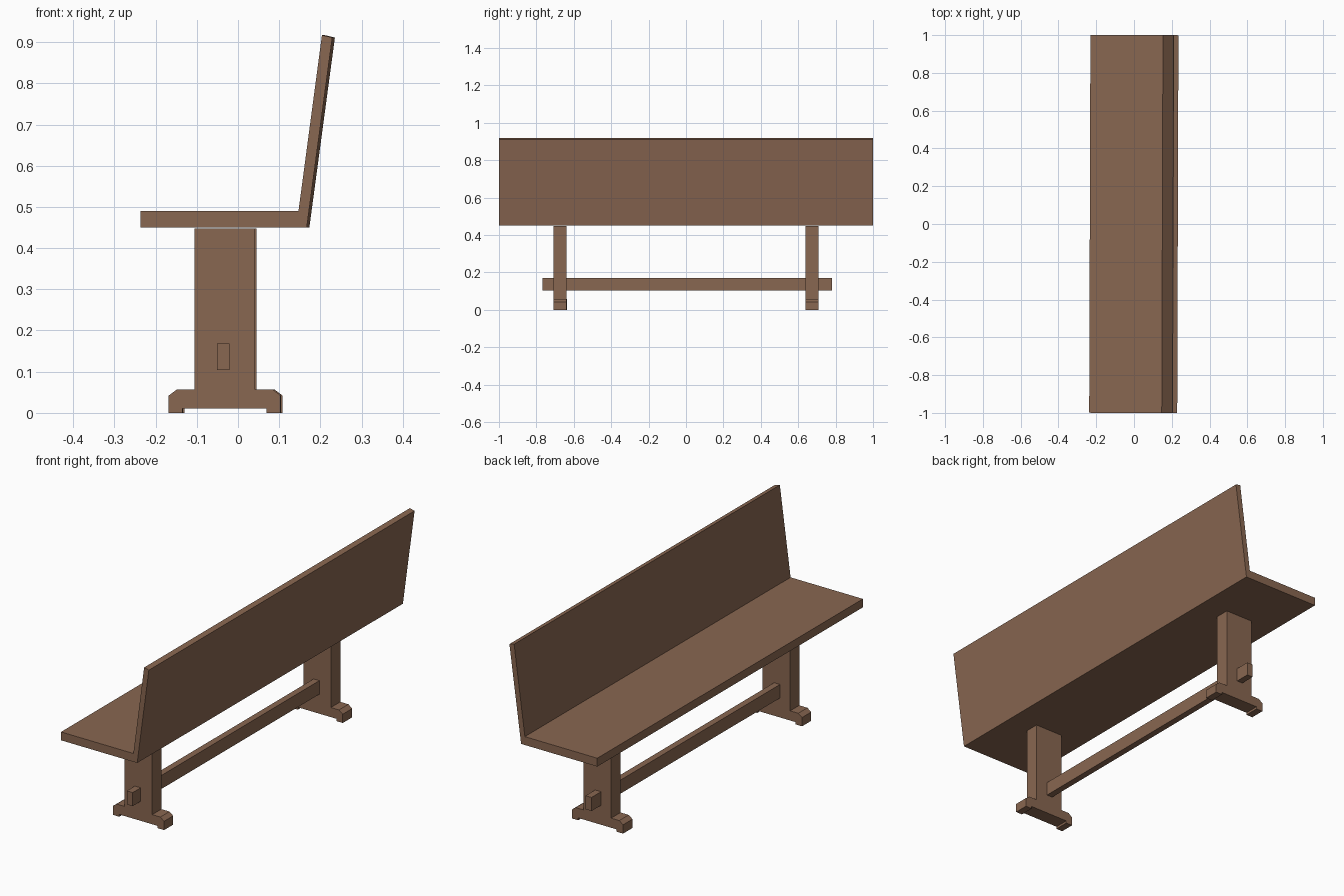
import bpy
import bmesh

if "Cube" in bpy.data.objects:
    bpy.data.objects.remove(bpy.data.objects["Cube"])

wood = bpy.data.materials.new("brown wood")
wood.diffuse_color = (0.25, 0.135, 0.082, 1)
wood.use_nodes = True
wood.node_tree.nodes["Principled BSDF"].inputs["Base Color"].default_value = wood.diffuse_color
TWIST = -0.0032  # the whole bench is turned very slightly about z


def extrude_profile(name, points, y0, y1):
    """Extrude an x-z outline from y0 to y1."""
    bm = bmesh.new()
    face = bm.faces.new([bm.verts.new((x, y0, z)) for x, z in points])
    result = bmesh.ops.extrude_face_region(bm, geom=[face])
    verts = [g for g in result["geom"] if isinstance(g, bmesh.types.BMVert)]
    bmesh.ops.translate(bm, verts=verts, vec=(0, y1 - y0, 0))
    bmesh.ops.recalc_face_normals(bm, faces=bm.faces)
    mesh = bpy.data.meshes.new(name)
    bm.to_mesh(mesh)
    bm.free()
    mesh.materials.append(wood)
    obj = bpy.data.objects.new(name, mesh)
    obj.rotation_euler.z = TWIST
    bpy.context.collection.objects.link(obj)
    return obj


# Seat and leaning backrest, one L-shaped board
extrude_profile("seat_and_backrest", [
    (-0.234, 0.45), (0.170, 0.45), (0.232, 0.911), (0.207, 0.917),
    (0.150, 0.49), (-0.234, 0.49)], -1, 1)

# Two trestle legs: post on a chamfered foot with a notch below
cx = -0.030
half = [(0.102, 0), (0.136, 0), (0.136, 0.042), (0.116, 0.057),
        (0.073, 0.057), (0.073, 0.448)]
half = [(0.102, 0.011)] + half
leg = [(cx + x, z) for x, z in half] + [(cx - x, z) for x, z in reversed(half)]
extrude_profile("front_leg", leg, -0.707, -0.638)
extrude_profile("back_leg", leg, 0.638, 0.709)

# Stretcher beam through both legs
extrude_profile("stretcher", [
    (-0.049, 0.104), (-0.018, 0.104), (-0.018, 0.169), (-0.049, 0.169)],
    -0.767, 0.781)
